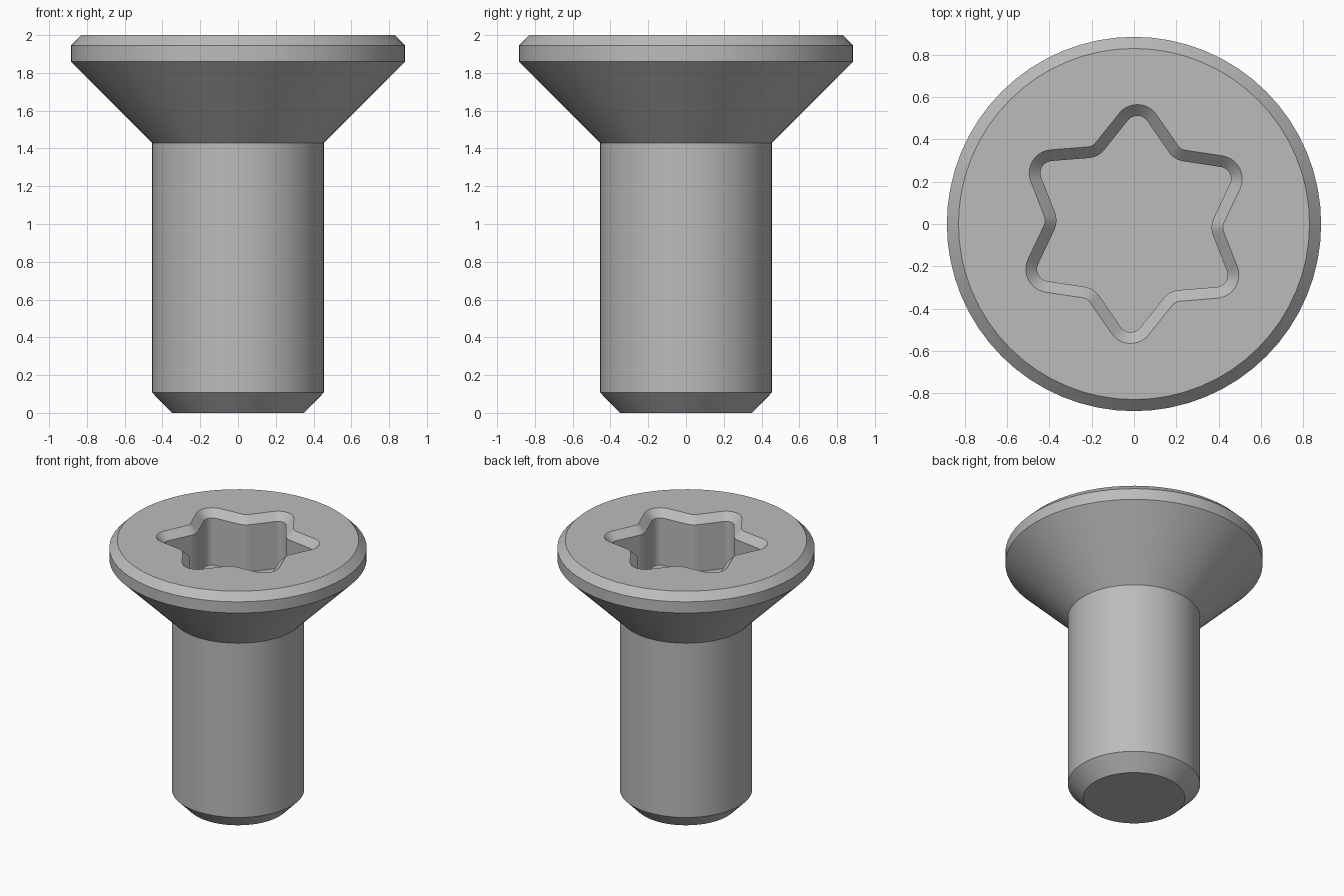
import bpy, bmesh
from math import cos, sin, pi, radians, acos, atan2, hypot

cube = bpy.data.objects.get("Cube")
if cube:
    bpy.data.objects.remove(cube, do_unlink=True)

SEGMENTS = 64
TOP, CHAMFER, DEPTH = 2.0, 0.053, 0.41

# One plain steel colour
steel = bpy.data.materials.new("steel grey")
steel.use_nodes = True
colour = (0.5, 0.5, 0.5, 1)
steel.diffuse_color = colour
steel.node_tree.nodes["Principled BSDF"].inputs["Base Color"].default_value = colour


def star(inset):
    """Six-lobed outline of tangent arcs, offset inwards by inset."""
    lobe_r, valley_r = 0.11, 0.05
    lobe_c, valley_c = 0.455, 0.47
    vx, vy = valley_c * cos(pi / 6), valley_c * sin(pi / 6)
    dx, dy = vx - lobe_c, vy
    half = atan2(dy, dx) - acos((lobe_r + valley_r) / hypot(dx, dy))
    a, b = lobe_r - inset, valley_r + inset
    points = []
    for k in range(6):
        turn = radians(28 + 60 * k)
        local = []
        for i in range(11):                       # rounded lobe
            n = half * (i / 5 - 1)
            local.append((lobe_c + a * cos(n), a * sin(n)))
        for i in range(7):                        # rounded valley
            n = half + (pi / 3 - 2 * half) * i / 6
            local.append((vx - b * cos(n), vy - b * sin(n)))
        points += [(x * cos(turn) - y * sin(turn), x * sin(turn) + y * cos(turn))
                   for x, y in local]
    return points


def circle(r):
    return [(r * cos(2 * pi * i / SEGMENTS), r * sin(2 * pi * i / SEGMENTS))
            for i in range(SEGMENTS)]


bm = bmesh.new()


def ring(points, z):
    return [bm.verts.new((x, y, z)) for x, y in points]


def skin(rings):
    for low, high in zip(rings, rings[1:]):
        for i in range(len(low)):
            j = (i + 1) % len(low)
            bm.faces.new((low[i], low[j], high[j], high[i]))


def loop_edges(loop):
    return [bm.edges.get((loop[i - 1], loop[i])) for i in range(len(loop))]


# Turned body: chamfered tip, shank, countersunk cone, rim and top bevel
profile = [(0.35, 0), (0.455, 0.108), (0.455, 1.43),
           (0.885, 1.86), (0.885, 1.945), (0.83, TOP)]
body = [ring(circle(r), z) for r, z in profile]
skin(body)
bm.faces.new(body[0][::-1])

# Star socket: chamfered mouth, straight walls, flat floor
socket = [ring(star(0), TOP), ring(star(CHAMFER), TOP - CHAMFER),
          ring(star(CHAMFER), TOP - DEPTH)]
skin(socket)
bm.faces.new(socket[-1])

# Flat head face between the bevel and the socket mouth
bmesh.ops.triangle_fill(bm, use_beauty=True,
                        edges=loop_edges(body[-1]) + loop_edges(socket[0]))
bmesh.ops.recalc_face_normals(bm, faces=bm.faces)

mesh = bpy.data.meshes.new("countersunk_screw")
bm.to_mesh(mesh)
bm.free()
mesh.materials.append(steel)
screw = bpy.data.objects.new("countersunk_screw", mesh)
bpy.context.collection.objects.link(screw)

# Smooth round surfaces with crisp machined edges
bpy.ops.object.select_all(action="DESELECT")
screw.select_set(True)
bpy.context.view_layer.objects.active = screw
bpy.ops.object.shade_smooth_by_angle(angle=radians(30))
